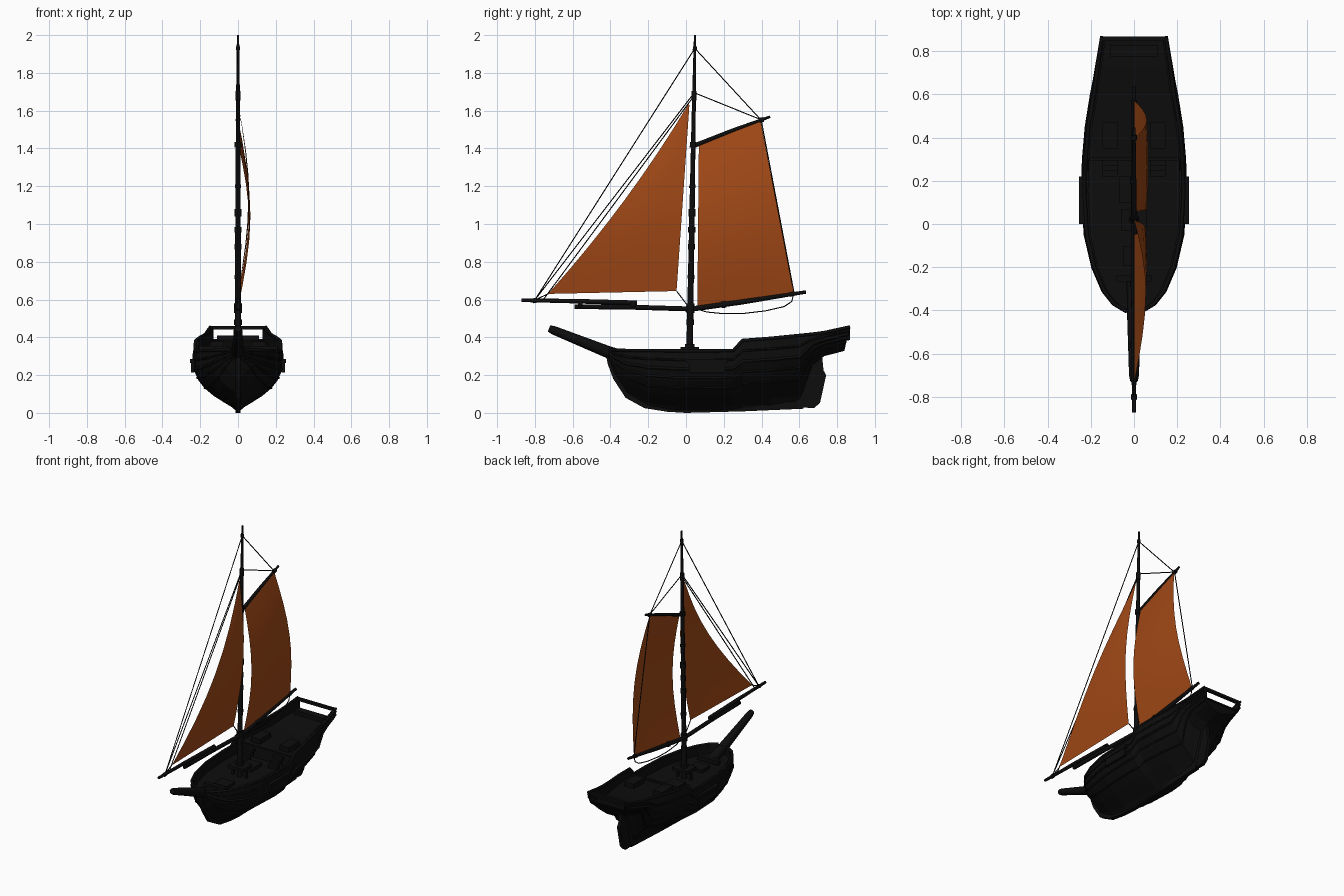
import bpy, bmesh, math
from mathutils import Vector

if "Cube" in bpy.data.objects:
    bpy.data.objects.remove(bpy.data.objects["Cube"])


def material(name, rgb):
    m = bpy.data.materials.new(name)
    m.diffuse_color = (*rgb, 1)
    m.use_nodes = True
    m.node_tree.nodes["Principled BSDF"].inputs["Base Color"].default_value = m.diffuse_color
    return m


DARK = material("dark_wood", (0.004, 0.004, 0.004))
CANVAS = material("tan_canvas", (0.36, 0.066, 0.008))


def mesh(name, verts, faces, mat=DARK):
    me = bpy.data.meshes.new(name)
    bm = bmesh.new()
    vs = [bm.verts.new(v) for v in verts]
    for f in faces:
        bm.faces.new([vs[i] for i in f])
    bmesh.ops.recalc_face_normals(bm, faces=bm.faces)
    bm.to_mesh(me)
    bm.free()
    ob = bpy.data.objects.new(name, me)
    bpy.context.collection.objects.link(ob)
    me.materials.append(mat)
    return ob


def tube(name, pts, radii, res=2):
    """Round pole or rope through points, one radius per point."""
    cu = bpy.data.curves.new(name, 'CURVE')
    cu.dimensions = '3D'
    cu.bevel_depth, cu.bevel_resolution, cu.use_fill_caps = 1, res, True
    sp = cu.splines.new('POLY')
    sp.points.add(len(pts) - 1)
    if not isinstance(radii, (list, tuple)):
        radii = [radii] * len(pts)
    for p, co, r in zip(sp.points, pts, radii):
        p.co, p.radius = (*co, 1), r
    ob = bpy.data.objects.new(name, cu)
    bpy.context.collection.objects.link(ob)
    cu.materials.append(DARK)
    return ob


def side(name, yz, r, res=2):
    return tube(name, [(0, y, z) for y, z in yz], r, res)


def box(name, c, s):
    x, y, z = (v / 2 for v in s)
    v = [(c[0] + i * x, c[1] + j * y, c[2] + k * z) for i in (-1, 1) for j in (-1, 1) for k in (-1, 1)]
    return mesh(name, v, [(0, 1, 3, 2), (4, 6, 7, 5), (0, 4, 5, 1), (2, 3, 7, 6), (0, 2, 6, 4), (1, 5, 7, 3)])


def plate(name, yz, half):
    """Side profile extruded across x."""
    n = len(yz)
    v = [(x, y, z) for x in (-half, half) for y, z in yz]
    f = [tuple(range(n)), tuple(range(n, 2 * n))]
    f += [(i, (i + 1) % n, n + (i + 1) % n, n + i) for i in range(n)]
    return mesh(name, v, f)


# Hull stations: y, half width, keel z, rail z, bottom sharpness, deck z
ST = [(-.405, .035, .265, .335, 1, .28), (-.37, .095, .185, .333, 1.1, .275), (-.31, .143, .095, .33, 1.1, .27),
      (-.2, .19, .035, .33, 1.05, .27), (-.05, .225, .012, .328, 1, .27), (.15, .237, .012, .328, 1, .27),
      (.25, .235, .014, .33, 1.1, .27), (.299, .233, .016, .383, 1.2, .27), (.3, .233, .016, .384, 1.2, .34),
      (.45, .22, .02, .395, 1.4, .345), (.6, .196, .03, .41, 2, .35), (.67, .182, .25, .417, 1.2, .36),
      (.73, .172, .3, .425, .8, .37), (.838, .15, .328, .455, .6, .385)]
SEC = [(0, .05), (.06, .14), (.15, .34), (.25, .55), (.37, .74), (.5, .88), (.7, 1), (.85, 1), (1, .97)]


def hull_point(st, s):
    y, w, k, top, p, _ = st
    for (a, fa), (b, fb) in zip(SEC, SEC[1:]):
        if s <= b:
            f = fa + (fb - fa) * (s - a) / (b - a)
            break
    return (w * f ** p, y + (.03 * s if y > .8 else 0), k + (top - k) * s)


# Hull with bulwarks and sunken decks
rings = []
for st in ST:
    half = [hull_point(st, s) for s, _ in SEC]
    x, y, z = half[-1]
    inner = max(x - .018, .01)
    half += [(inner, y, z), (inner, y, st[5])]
    rings.append(half + [(-a, b, c) for a, b, c in reversed(half)])
n = len(rings[0])
faces = [(i * n + j, i * n + (j + 1) % n, (i + 1) * n + (j + 1) % n, (i + 1) * n + j)
         for i in range(len(ST) - 1) for j in range(n)]
faces += [tuple(range(n)), tuple(range((len(ST) - 1) * n, len(ST) * n))]
mesh("hull", [v for r in rings for v in r], faces)

# Keel with curved stem, rudder
plate("keel_and_stem", [(-.43, .345), (-.415, .26), (-.385, .18), (-.32, .08), (-.22, .025), (-.1, .006), (0, 0),
                        (.3, .008), (.62, .022), (.7, .3), (.6, .3), (.58, .06), (0, .04), (-.2, .07),
                        (-.3, .14), (-.37, .25), (-.38, .345)], .014)
plate("rudder", [(.62, .028), (.68, .026), (.71, .055), (.742, .2), (.728, .225), (.72, .31), (.68, .31)], .012)

# Planking wales and cap rails
for sx in (-1, 1):
    for s, r in ((.38, .006), (.55, .007), (.7, .008), (.85, .006), (1, .009)):
        pts = [hull_point(st, s) for st in ST]
        tube("hull_wale", [(sx * x, y, z) for x, y, z in pts], r, 0)
    # Side channel platforms with posts
    box("channel_platform", (sx * .238, .11, .275), (.032, .22, .022))
    box("channel_base", (sx * .24, .11, .24), (.018, .19, .05))
    # Stairs to the quarterdeck
    for i in range(3):
        box("deck_step", (sx * .11, .285 - .025 * i, .325 - .022 * i), (.07, .03, .022))
    # Quarterdeck lockers
    box("deck_locker", (sx * .11, .41, .36), (.07, .12, .035))
    # Pin rail posts
    box("pin_rail_post", (sx * .05, .02, .305), (.014, .016, .08))

box("transom_rail", (0, .856, .45), (.3, .02, .018))
box("stern_bench", (0, .8, .395), (.22, .05, .03))
box("quarterdeck_beam", (0, .3, .345), (.43, .014, .016))
box("hatch", (-.02, .16, .28), (.1, .12, .025))
box("fore_hatch", (0, -.15, .28), (.1, .09, .02))
box("windlass", (0, -.25, .295), (.16, .03, .03))
box("pin_rail", (0, .02, .338), (.12, .1, .02))

# Fixed bowsprit
side("bowsprit_stub", [(-.27, .275), (-.42, .325), (-.7, .437), (-.725, .447)], [.034, .032, .023, .018])

# Raked mast and its bands
base, head = Vector((0, .018, .26)), Vector((0, .048, 2))


def mast_at(z):
    return base.lerp(head, (z - base.z) / (head.z - base.z))


tube("mast", [mast_at(z) for z in (.26, .6, 1.1, 1.68, 2)], [.018, .016, .014, .01, .006])
for z, r, h in ((.35, .026, .03), (.48, .02, .03), (.555, .022, .05), (.72, .019, .02), (.88, .019, .03),
                (.97, .019, .03), (1.06, .019, .04), (1.2, .017, .02), (1.42, .018, .03), (1.68, .014, .05),
                (1.93, .011, .02)):
    tube("mast_band", [mast_at(z - h / 2), mast_at(z + h / 2)], r)

# Booms and gaff
side("main_boom", [(.03, .55), (.3, .588), (.635, .64)], [.014, .014, .009])
side("gaff", [(.045, 1.415), (.25, 1.497), (.445, 1.568)], [.012, .01, .007])
side("jib_boom", [(-.59, .562), (-.3, .56), (.03, .55)], [.012, .013, .013])
side("flying_boom", [(-.872, .596), (-.6, .592), (-.26, .582)], [.009, .012, .013])
for name, y, z in (("boom_band", .56, .629), ("boom_band", .2, .574), ("gaff_band", .4, 1.551),
                   ("jib_band", -.8, .595), ("jib_band", -.56, .578), ("jib_band", -.28, .571)):
    side(name, [(y - .012, z - .002), (y + .012, z + .002)], .018 if -.6 < y < .3 else .013)


# Billowed sails: edges given as (y, z) bottom to top
def sail(name, fore, aft, belly, rows=8):
    def edge(pts, t):
        (a, b, c) = pts
        u, v = a[0] + (c[0] - a[0]) * t, a[1] + (c[1] - a[1]) * t
        k = 4 * t * (1 - t)
        return u + b[0] * k, v + b[1] * k
    verts, cols = [], 4
    for i in range(rows + 1):
        t = i / rows
        (y0, z0), (y1, z1) = edge(fore, t), edge(aft, t)
        for j in range(cols + 1):
            s = j / cols
            x = .002 + belly * math.sin(math.pi * t) * (1 + .12 * math.sin(math.pi * s))
            verts.append((x, y0 + (y1 - y0) * s, z0 + (z1 - z0) * s))
    w = cols + 1
    faces = [(i * w + j, i * w + j + 1, (i + 1) * w + j + 1, (i + 1) * w + j)
             for i in range(rows) for j in range(cols)]
    ob = mesh(name, verts, faces, CANVAS)
    for p in ob.data.polygons:
        p.use_smooth = True
    return ob


sail("mainsail", ((.06, .565), (0, 0), (.068, 1.425)), ((.57, .635), (0, 0), (.395, 1.548)), .057)
sail("jib", ((-.73, .63), (.03, -.01), (.013, 1.635)), ((-.05, .645), (0, 0), (.018, 1.63)), .052)

# Rigging
for name, pts in (("topmast_stay", [(.047, 1.93), (-.8, .598)]), ("fore_stay", [(.044, 1.695), (-.8, .598)]),
                  ("jib_stay", [(.04, 1.675), (-.755, .6)]), ("peak_halyard", [(.047, 1.93), (.395, 1.553)]),
                  ("throat_halyard", [(.044, 1.695), (.395, 1.553)]), ("leech_line", [(.398, 1.55), (.572, .635)]),
                  ("jib_sheet", [(-.05, .645), (.02, .553)]), ("jib_tack_line", [(-.73, .63), (-.8, .598)]),
                  ("main_sheet", [(.06, .55), (.11, .534), (.2, .525), (.3, .526), (.42, .54), (.52, .563),
                                  (.56, .59), (.57, .63)])):
    side(name, pts, .0032, 1)
